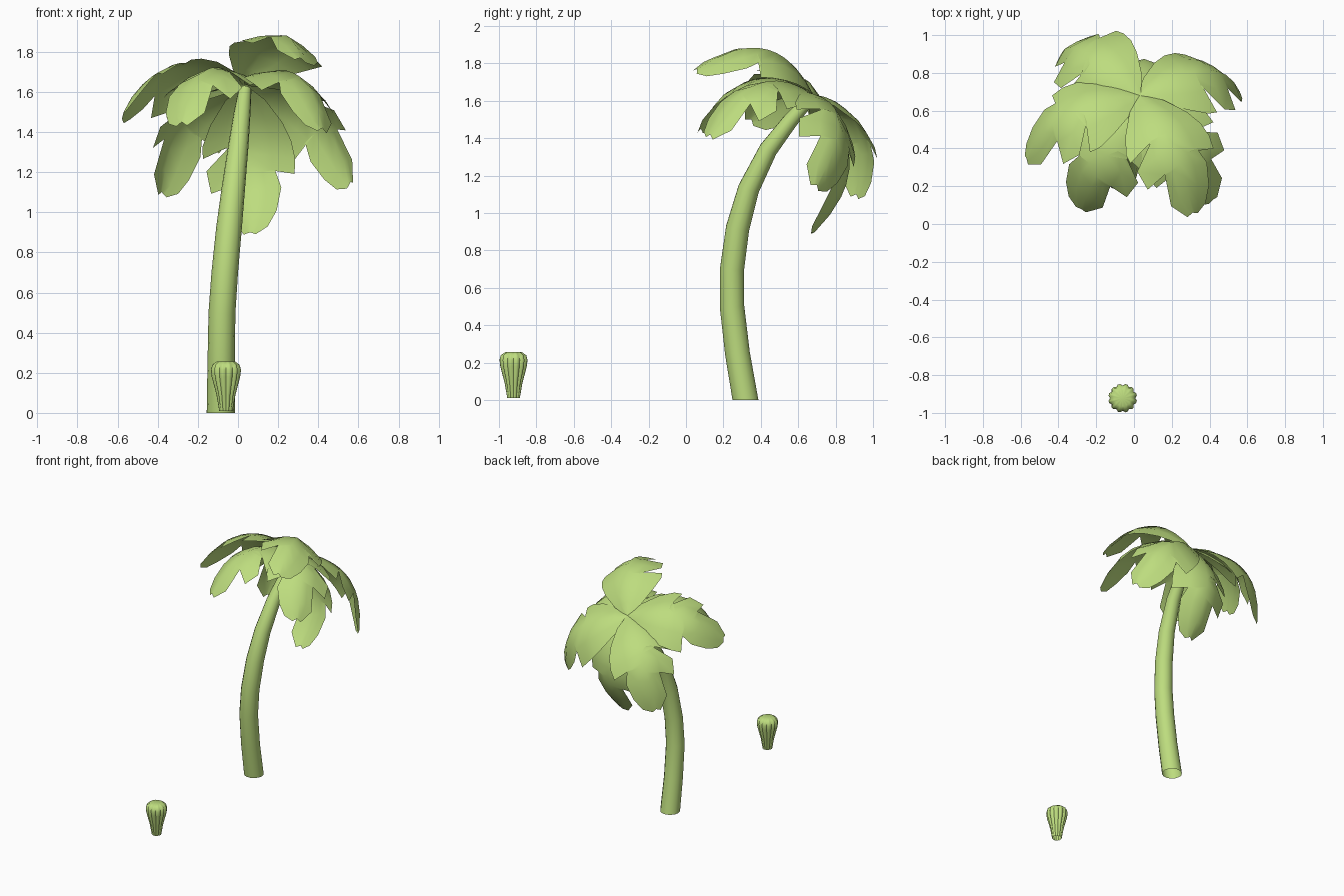
import bpy, bmesh, math
from mathutils import Vector, Matrix

if "Cube" in bpy.data.objects:
    bpy.data.objects.remove(bpy.data.objects["Cube"])

green = bpy.data.materials.new("palm green")
green.diffuse_color = (0.51, 0.72, 0.21, 1)
green.use_nodes = True
green.node_tree.nodes["Principled BSDF"].inputs["Base Color"].default_value = green.diffuse_color


def make(name, bm, angle):
    me = bpy.data.meshes.new(name)
    bm.to_mesh(me)
    bm.free()
    me.materials.append(green)
    ob = bpy.data.objects.new(name, me)
    bpy.context.collection.objects.link(ob)
    bpy.context.view_layer.objects.active = ob
    ob.select_set(True)
    bpy.ops.object.shade_smooth_by_angle(angle=math.radians(angle))
    ob.select_set(False)
    return ob


def bridge(bm, rings):
    # skin a list of equally sized closed rings
    n = len(rings[0])
    for a, b in zip(rings, rings[1:]):
        for i in range(n):
            j = (i + 1) % n
            bm.faces.new((a[i], a[j], b[j], b[i]))


# Curved, tapering trunk: x, y, z, radius
path = [(-.085, .318, 0, .071), (-.084, .275, .25, .068), (-.08, .246, .5, .067),
        (-.066, .246, .7, .066), (-.045, .276, .92, .064), (-.022, .335, 1.13, .058),
        (.003, .44, 1.34, .05), (.02, .555, 1.49, .042), (.035, .66, 1.61, .032)]
bm = bmesh.new()
rings = []
for k, (x, y, z, r) in enumerate(path):
    p = Vector((x, y, z))
    a, b = path[max(k - 1, 0)], path[min(k + 1, len(path) - 1)]
    tan = Vector((0, 0, 1)) if k == 0 else (Vector(b[:3]) - Vector(a[:3])).normalized()
    side = Vector((0, 1, 0)).cross(tan).normalized()
    fwd = tan.cross(side)
    rings.append([bm.verts.new(p + r * (math.cos(t) * side + math.sin(t) * fwd))
                  for t in [i * math.tau / 14 for i in range(14)]])
bridge(bm, rings)
make("trunk", bm, 40)

# Leaves: arched along the midrib, drooping to both sides, notched edges
crown = Vector((.03, .68, 1.635))
# rows: position on midrib, position of edge, half width
outline_a = [(0, 0, .01), (.1, .08, .1), (.22, .22, .18), (.34, .36, .22), (.45, .52, .235),
             (.54, .66, .23), (.6, .6, .13), (.7, .74, .16), (.82, .9, .135), (.92, .99, .09),
             (1, 1.02, .03)]
outline_b = [(0, 0, .01), (.1, .08, .1), (.2, .22, .18), (.3, .38, .225), (.35, .49, .225),
             (.4, .4, .085), (.5, .6, .21), (.62, .78, .19), (.68, .7, .09), (.84, .93, .1),
             (1, 1.02, .03)]


def leaf(name, tip, hint=(0, .6, .8), bulge=.175, flip=1):
    tip = Vector(tip) - crown
    length = tip.length
    t = tip.normalized()
    h = Vector(hint)
    n = (h - h.dot(t) * t).normalized()
    lat = t.cross(n)

    def point(s, w):
        slope = 4 * bulge * (1 - 2 * s) / length
        up = (n - slope * t).normalized()
        rib = crown + t * length * s + n * 4 * bulge * s * (1 - s)
        return rib + lat * w - up * (.2 * abs(w) + 1.0 * w * w)

    bm = bmesh.new()
    ribs = [bm.verts.new(point((a[0] + b[0]) / 2, 0)) for a, b in zip(outline_a, outline_b)]
    for sgn, rows in ((flip, outline_a), (-flip, outline_b)):
        prev = None
        for v, (sm, se, w) in zip(ribs, rows):
            row = [v] + [bm.verts.new(point(sm + (se - sm) * f, sgn * w * f))
                         for f in (.5, 1)]
            if prev:
                for i in range(2):
                    q = (prev[i], prev[i + 1], row[i + 1], row[i])
                    bm.faces.new(q if sgn < 0 else q[::-1])
            prev = row
    make(name, bm, 70)


leaf("leaf_back_left", (-.38, .91, 1.1), hint=(-.25, .5, .8))
leaf("leaf_left", (-.57, .35, 1.5))
leaf("leaf_front_left", (-.28, .08, 1.45), hint=(.1, .3, .9))
leaf("leaf_front_top", (.31, .06, 1.77), flip=-1, bulge=.185)
leaf("leaf_front_right", (.42, .13, 1.42), hint=(0, .3, .9))
leaf("leaf_right", (.56, .7, 1.15), flip=-1)
leaf("leaf_back", (.06, .69, .9), bulge=.19)

# Small fluted cactus: 12 rounded ribs with creased valleys (radius, height)
bm = bmesh.new()
rings = []
for r, z in [(.034, .01), (.048, .09), (.072, .18), (.076, .215), (.069, .24), (.045, .257)]:
    rings.append([bm.verts.new((-.06 + r * m * math.cos(t), -.922 + r * m * math.sin(t), z))
                  for i in range(36)
                  for t, m in [(i * math.tau / 36, 1 if i % 3 else .88)]])
bridge(bm, rings)
top = bm.verts.new((-.06, -.922, .254))
for i in range(36):
    bm.faces.new((rings[-1][i], rings[-1][(i + 1) % 36], top))
make("small_cactus", bm, 58)
